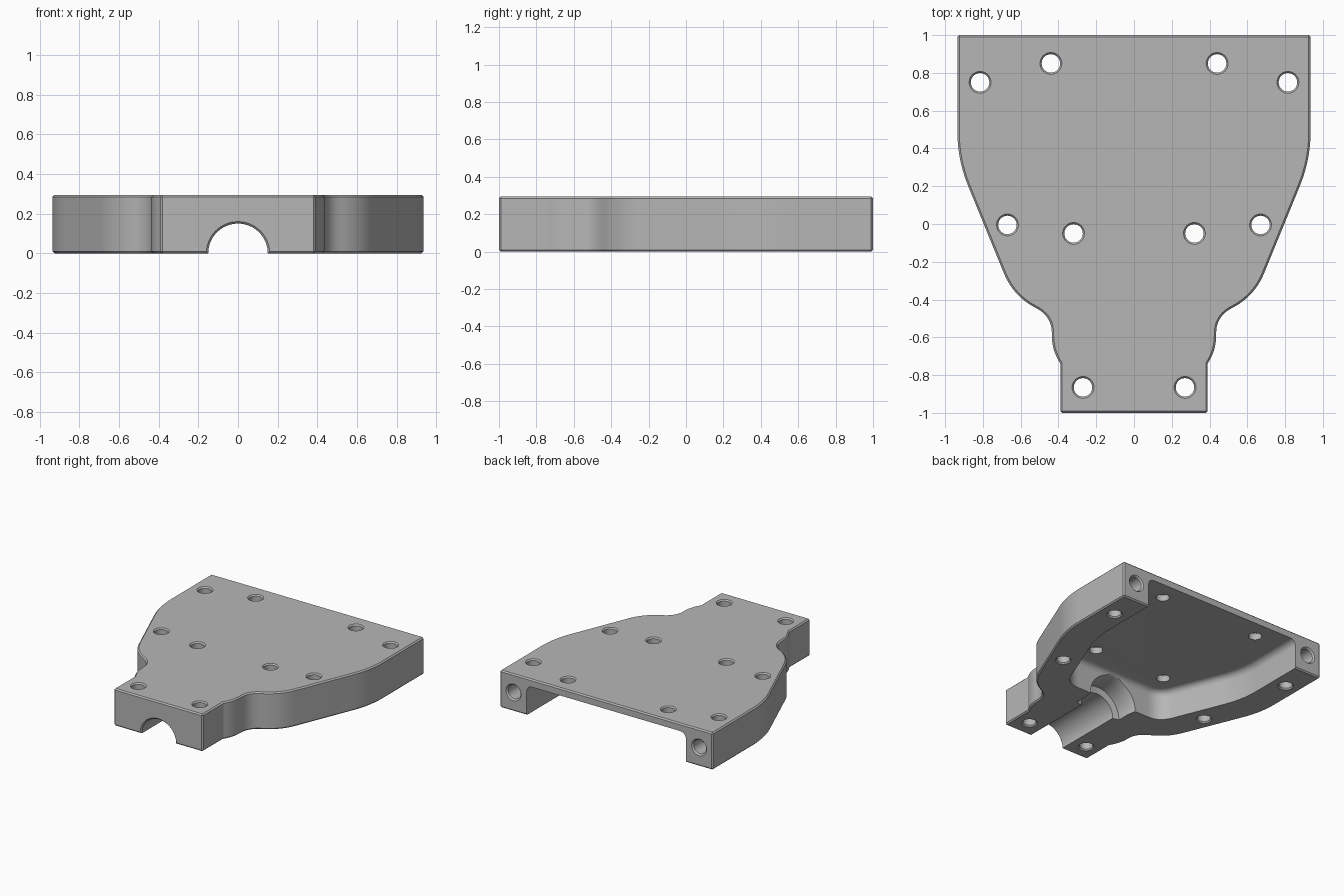
import bpy, bmesh, math
from mathutils import Vector, Matrix

cube = bpy.data.objects.get("Cube")
if cube:
    bpy.data.objects.remove(cube, do_unlink=True)

HEIGHT = 0.295
ROOF = 0.235

grey = bpy.data.materials.new("plain_grey")
grey.use_nodes = True
grey.diffuse_color = (0.47, 0.47, 0.47, 1)
grey.node_tree.nodes["Principled BSDF"].inputs["Base Color"].default_value = grey.diffuse_color


def add_object(name, bm):
    bmesh.ops.recalc_face_normals(bm, faces=bm.faces)
    mesh = bpy.data.meshes.new(name)
    bm.to_mesh(mesh)
    bm.free()
    mesh.materials.append(grey)
    obj = bpy.data.objects.new(name, mesh)
    bpy.context.collection.objects.link(obj)
    return obj


def rounded(corners, steps=10):
    """Half outline from (x, y, rounding) corners."""
    points = []
    for i, (x, y, cut) in enumerate(corners):
        here = Vector((x, y))
        if not cut:
            points.append(here)
            continue
        a = here + (Vector(corners[i - 1][:2]) - here).normalized() * cut
        b = here + (Vector(corners[i + 1][:2]) - here).normalized() * cut
        for k in range(steps + 1):
            t = k / steps
            points.append(a * (1 - t) ** 2 + here * 2 * t * (1 - t) + b * t * t)
    return points


def mirrored_slab(name, half, bottom, top):
    """Extrude a half outline together with its mirror image."""
    outline = half + [Vector((-p.x, p.y)) for p in reversed(half)]
    bm = bmesh.new()
    face = bm.faces.new([bm.verts.new((p.x, p.y, bottom)) for p in outline])
    new = bmesh.ops.extrude_face_region(bm, geom=[face])["geom"]
    bmesh.ops.translate(bm, vec=(0, 0, top - bottom),
                        verts=[g for g in new if isinstance(g, bmesh.types.BMVert)])
    return add_object(name, bm)


def lathe(name, profile, matrix, sides=40):
    """Solid of revolution about local z from (height, radius) pairs."""
    bm = bmesh.new()
    rings = [[bm.verts.new((r * math.cos(math.tau * k / sides),
                            r * math.sin(math.tau * k / sides), h))
              for k in range(sides)] for h, r in profile]
    for low, high in zip(rings, rings[1:]):
        for k in range(sides):
            n = (k + 1) % sides
            bm.faces.new((low[k], low[n], high[n], high[k]))
    bm.faces.new(rings[0])
    bm.faces.new(rings[-1])
    bm.transform(matrix)
    return add_object(name, bm)


def apply(obj, kind, **settings):
    mod = obj.modifiers.new(kind.lower(), kind)
    for key, value in settings.items():
        setattr(mod, key, value)
    bpy.ops.object.select_all(action="DESELECT")
    bpy.context.view_layer.objects.active = obj
    obj.select_set(True)
    bpy.ops.object.modifier_apply(modifier=mod.name)


# Main housing block with chamfered rim
body = mirrored_slab("housing", rounded([
    (0.39, -1, 0), (0.39, -0.74, 0), (0.435, -0.66, 0.07), (0.435, -0.49, 0.09),
    (0.64, -0.38, 0.13), (0.935, 0.34, 0.15), (0.935, 1, 0)]), 0, HEIGHT)
apply(body, "BEVEL", width=0.01, segments=1, limit_method="ANGLE", angle_limit=math.radians(40))

# Pocket open to the underside and the back, with a rounded ceiling edge
pocket = mirrored_slab("pocket_cutter", rounded([
    (0.44, -0.24, 0), (0.70, 0.40, 0.15), (0.70, 1.3, 0)]), -0.2, ROOF)
bpy.data.objects.remove(pocket, do_unlink=True)
pocket = mirrored_slab("pocket_cutter", rounded([
    (0.05, -0.24, 0), (0.44, -0.24, 0.11), (0.70, 0.40, 0.15), (0.70, 1.3, 0)]), -0.2, ROOF)
apply(pocket, "BEVEL", width=0.05, segments=5, limit_method="ANGLE", angle_limit=math.radians(40))
cutters = [pocket]

# Round cable channel, stepping up into the pocket
along_y = Matrix.Rotation(-math.pi / 2, 4, "X")
cutters.append(lathe("channel_cutter", [
    (-1.1, 0.16), (-1, 0.16), (-0.99, 0.15), (-0.42, 0.15), (-0.41, 0.2),
    (-0.31, 0.2), (-0.25, 0.21), (-0.19, 0.23), (-0.15, 0.23)], along_y, 64))

# Screw holes and back sockets on both sides
HOLES = [(0.815, 0.75), (0.44, 0.85), (0.67, -0.005), (0.32, -0.05), (0.27, -0.865)]
for side in (-1, 1):
    for x, y in HOLES:
        cutters.append(lathe("hole_cutter", [
            (-0.1, 0.058), (0, 0.058), (0.01, 0.049), (HEIGHT - 0.01, 0.049),
            (HEIGHT, 0.058), (HEIGHT + 0.1, 0.058)],
            Matrix.Translation((side * x, y, 0)), 32))
    cutters.append(lathe("socket_cutter", [
        (0.78, 0.055), (0.988, 0.055), (1, 0.066), (1.1, 0.066)],
        Matrix.Translation((side * 0.815, 0, 0.15)) @ along_y, 32))

for cutter in cutters:
    cutter.hide_render = True
    apply(body, "BOOLEAN", operation="DIFFERENCE", solver="EXACT", object=cutter)
    bpy.data.objects.remove(cutter, do_unlink=True)

bpy.ops.object.select_all(action="DESELECT")
body.select_set(True)
bpy.context.view_layer.objects.active = body
bpy.ops.object.shade_smooth_by_angle(angle=math.radians(28))
